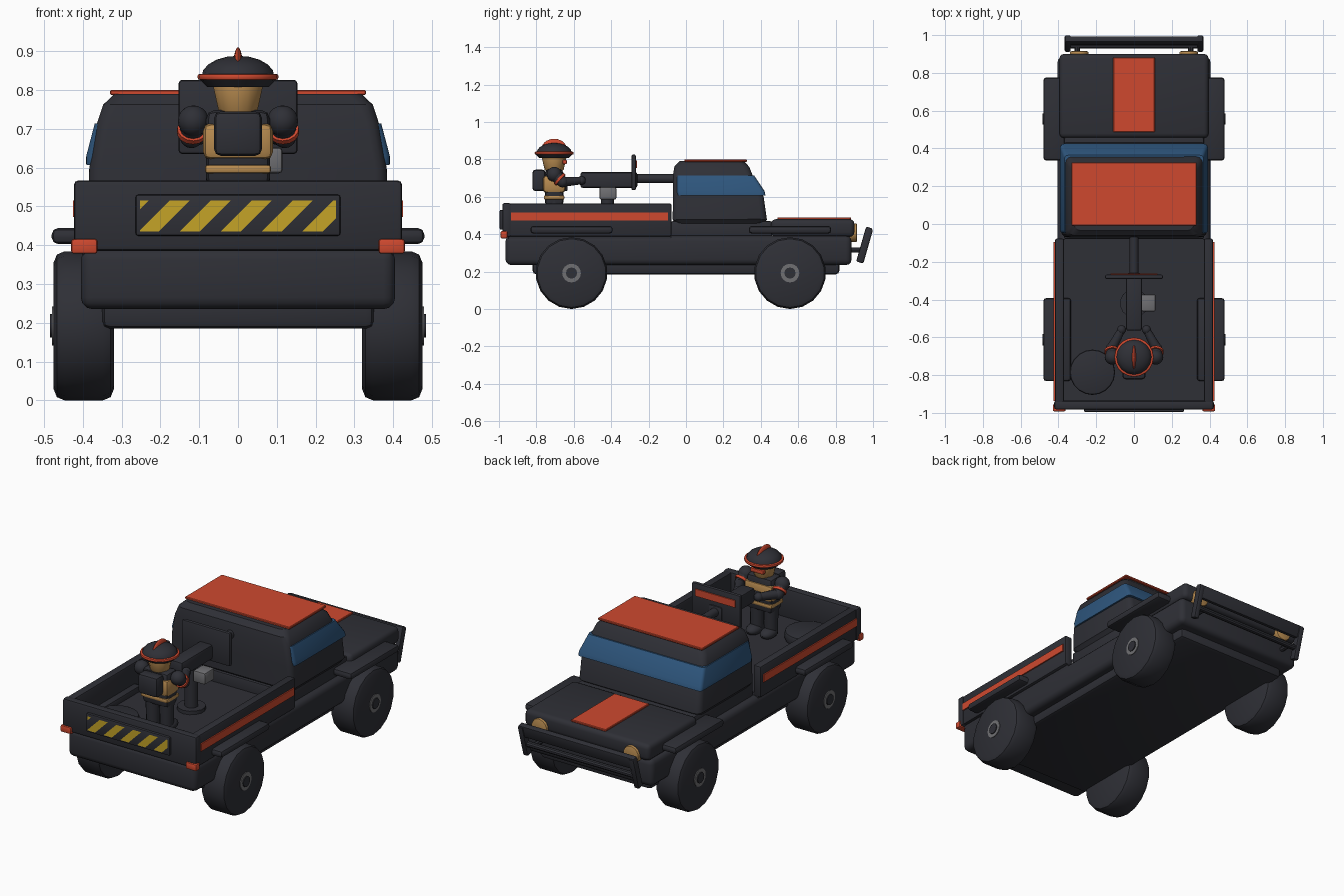
import bpy, bmesh, math
from mathutils import Vector, Matrix

if "Cube" in bpy.data.objects:
    bpy.data.objects.remove(bpy.data.objects["Cube"])


def material(name, r, g, b):
    m = bpy.data.materials.new(name)
    m.diffuse_color = (r, g, b, 1)
    m.use_nodes = True
    m.node_tree.nodes["Principled BSDF"].inputs["Base Color"].default_value = m.diffuse_color
    return m


DARK = material("charcoal", 0.028, 0.029, 0.037)
RED = material("orange red", 0.62, 0.066, 0.028)
BLUE = material("window blue", 0.028, 0.095, 0.21)
TAN = material("tan", 0.48, 0.26, 0.08)
YELLOW = material("hazard yellow", 0.56, 0.37, 0.02)
GREY = material("grey metal", 0.16, 0.16, 0.17)


def finish(name, bm, mat):
    me = bpy.data.meshes.new(name)
    bm.to_mesh(me)
    bm.free()
    me.materials.append(mat)
    me.shade_smooth()
    me.set_sharp_from_angle(angle=math.radians(32))
    ob = bpy.data.objects.new(name, me)
    bpy.context.collection.objects.link(ob)
    return ob


def box(name, mat, x, y, z, bevel=0.01, seg=2, tilt=0.0):
    """Rounded box from (min, max) pairs, optionally tilted about x."""
    bm = bmesh.new()
    bmesh.ops.create_cube(bm, size=1)
    bmesh.ops.scale(bm, verts=bm.verts, vec=(abs(x[1] - x[0]), y[1] - y[0], z[1] - z[0]))
    if bevel:
        bmesh.ops.bevel(bm, geom=bm.edges[:], offset=bevel, segments=seg, profile=0.5, affect='EDGES')
    mid = Vector((sum(x) / 2, sum(y) / 2, sum(z) / 2))
    bm.transform(Matrix.Translation(mid) @ Matrix.Rotation(tilt, 4, 'X'))
    return finish(name, bm, mat)


def rod(name, mat, p, q, r, r2=None, sides=14, bevel=0.0):
    """Cylinder or cone between two points, with optional rounded rims."""
    p, q = Vector(p), Vector(q)
    d = q - p
    bm = bmesh.new()
    bmesh.ops.create_cone(bm, cap_ends=True, segments=sides, radius1=r,
                          radius2=r if r2 is None else r2, depth=d.length)
    if bevel:
        rims = [e for e in bm.edges if any(len(f.verts) > 4 for f in e.link_faces)]
        bmesh.ops.bevel(bm, geom=rims, offset=bevel, segments=2, profile=0.5, affect='EDGES')
    bm.transform(Matrix.Translation((p + q) / 2) @ d.to_track_quat('Z', 'Y').to_matrix().to_4x4())
    return finish(name, bm, mat)


def ball(name, mat, c, r, dome=False):
    """Ellipsoid, or only its upper half."""
    bm = bmesh.new()
    bmesh.ops.create_uvsphere(bm, u_segments=16, v_segments=10, radius=1)
    if dome:
        bmesh.ops.bisect_plane(bm, geom=bm.verts[:] + bm.edges[:] + bm.faces[:],
                               plane_co=(0, 0, 0), plane_no=(0, 0, -1), clear_outer=True)
    bm.transform(Matrix.Translation(c) @ Matrix.Diagonal((*r, 1)))
    return finish(name, bm, mat)


def loft(name, mat, levels, corner):
    """Stacked rectangles (z, half width, y back, y front) with rounded upright corners."""
    bm = bmesh.new()
    rings = [[bm.verts.new(c) for c in ((-w, a, z), (w, a, z), (w, b, z), (-w, b, z))]
             for z, w, a, b in levels]
    for lo, hi in zip(rings, rings[1:]):
        for i in range(4):
            j = (i + 1) % 4
            bm.faces.new((lo[i], lo[j], hi[j], hi[i]))
    bm.faces.new(rings[0][::-1])
    bm.faces.new(rings[-1])
    uprights = [bm.edges.get((lo[i], hi[i])) for lo, hi in zip(rings, rings[1:]) for i in range(4)]
    bmesh.ops.bevel(bm, geom=uprights, offset=corner, segments=3, profile=0.5, affect='EDGES')
    return finish(name, bm, mat)


# Chassis and lower body
box("chassis", DARK, (-0.35, 0.35), (-0.82, 0.82), (0.185, 0.28), 0.02)
box("lower_body", DARK, (-0.405, 0.405), (-0.965, 0.885), (0.235, 0.392), 0.03, 3)
box("cab_base", DARK, (-0.37, 0.37), (-0.08, 0.46), (0.37, 0.47), 0.01)

# Cargo bed
box("bed_floor", DARK, (-0.40, 0.40), (-0.95, -0.08), (0.375, 0.405), 0)
box("tailgate", DARK, (-0.423, 0.423), (-0.982, -0.935), (0.385, 0.567), 0.012)
for s in (-1, 1):
    box("bed_side", DARK, (s * 0.37, s * 0.418), (-0.975, -0.077), (0.388, 0.565), 0.01)
    box("bed_side_stripe", RED, (s * 0.416, s * 0.425), (-0.936, -0.096), (0.472, 0.515), 0)
    box("tail_light", RED, (s * 0.362, s * 0.43), (-0.992, -0.955), (0.378, 0.416), 0.007)

# Hazard panel: slanted stripes trimmed to the panel width
box("hazard_panel", DARK, (-0.264, 0.264), (-0.996, -0.975), (0.424, 0.53), 0.007)
bm = bmesh.new()
for k in range(-1, 5):
    x0 = -0.256 + 0.1055 * k
    bm.faces.new([bm.verts.new((x, -0.9985, z)) for x, z in
                  ((x0, 0.435), (x0 + 0.052, 0.435), (x0 + 0.132, 0.515), (x0 + 0.08, 0.515))])
for s in (-1, 1):
    bmesh.ops.bisect_plane(bm, geom=bm.verts[:] + bm.edges[:] + bm.faces[:],
                           plane_co=(s * 0.252, 0, 0), plane_no=(s, 0, 0), clear_outer=True)
finish("hazard_stripes", bm, YELLOW)

# Cab with wraparound windows and roof panel
loft("cab", DARK, [(0.45, 0.365, -0.05, 0.405), (0.475, 0.385, -0.07, 0.432),
                   (0.60, 0.383, -0.07, 0.415), (0.715, 0.363, -0.07, 0.355),
                   (0.765, 0.345, -0.06, 0.335), (0.79, 0.318, -0.035, 0.31)], 0.03)
loft("windows", BLUE, [(0.607, 0.391, -0.045, 0.425), (0.63, 0.391, -0.05, 0.42),
                       (0.714, 0.369, -0.05, 0.364)], 0.018)
box("roof_panel", RED, (-0.33, 0.33), (-0.008, 0.325), (0.787, 0.8), 0.003, 1)

# Hood, grille lights
box("hood", DARK, (-0.395, 0.395), (0.455, 0.90), (0.385, 0.48), 0.025, 3)
box("hood_stripe", RED, (-0.11, 0.11), (0.488, 0.882), (0.478, 0.49), 0.003, 1)
for s in (-1, 1):
    rod("headlight", TAN, (s * 0.29, 0.87, 0.408), (s * 0.29, 0.915, 0.408), 0.05, bevel=0.008)

# Brush guard
TILT = math.radians(-16)
box("guard_plate", DARK, (-0.365, 0.365), (0.954, 0.986), (0.365, 0.437), 0.006, 2, TILT)
rod("guard_tube", DARK, (-0.35, 0.945, 0.315), (0.35, 0.945, 0.315), 0.016, sides=10)
for s in (-1, 1):
    box("guard_post", DARK, (s * 0.335, s * 0.367), (0.935, 0.975), (0.245, 0.435), 0.008, 2, TILT)
    rod("guard_bracket", DARK, (s * 0.30, 0.87, 0.315), (s * 0.30, 0.945, 0.315), 0.014, sides=8)

# Wheels and fenders
for s in (-1, 1):
    for y in (-0.612, 0.556):
        z = 0.192
        rod("tyre", DARK, (s * 0.32, y, z), (s * 0.475, y, z), 0.192, sides=18, bevel=0.028)
        rod("hub_ring", GREY, (s * 0.46, y, z), (s * 0.479, y, z), 0.05, sides=16)
        rod("hub_cap", DARK, (s * 0.46, y, z), (s * 0.484, y, z), 0.03, sides=12)
        box("fender", DARK, (s * 0.333, s * 0.48), (y - 0.22, y + 0.22), (0.403, 0.444), 0.016)

# Spare wheel lying in the bed
rod("spare_wheel", DARK, (-0.22, -0.785, 0.40), (-0.22, -0.785, 0.455), 0.12, sides=20, bevel=0.012)

# Mounted gun with shield
rod("gun_pedestal_foot", DARK, (0, -0.42, 0.40), (0, -0.42, 0.425), 0.075)
rod("gun_pedestal", DARK, (0, -0.42, 0.41), (0, -0.42, 0.67), 0.035)
box("gun_body", DARK, (-0.042, 0.042), (-0.565, -0.26), (0.648, 0.732), 0.012)
rod("gun_barrel", DARK, (0, -0.28, 0.697), (0, -0.06, 0.697), 0.024)
box("ammo_box", GREY, (0.038, 0.115), (-0.463, -0.372), (0.585, 0.652), 0.01)
box("gun_shield", DARK, (-0.153, 0.153), (-0.292, -0.268), (0.635, 0.826), 0.009)
box("shield_stripe", RED, (-0.125, 0.125), (-0.27, -0.262), (0.755, 0.795), 0)

# Gunner body
Y = -0.705
box("gunner_torso", DARK, (-0.082, 0.082), (Y - 0.05, Y + 0.05), (0.55, 0.748), 0.022)
box("gunner_vest", TAN, (-0.09, 0.09), (Y - 0.06, Y + 0.06), (0.62, 0.715), 0.02)
box("gunner_belt", TAN, (-0.085, 0.085), (Y - 0.055, Y + 0.055), (0.585, 0.607), 0.007)
box("gunner_chest_pouch", DARK, (-0.05, 0.05), (Y + 0.05, Y + 0.072), (0.63, 0.67), 0.008)
box("gunner_backpack", DARK, (-0.062, 0.062), (-0.822, Y - 0.045), (0.63, 0.745), 0.018)
for s in (-1, 1):
    rod("gunner_leg", DARK, (s * 0.043, Y, 0.42), (s * 0.043, Y, 0.58), 0.036, 0.04, 12)
    ball("gunner_boot", DARK, (s * 0.045, Y + 0.02, 0.43), (0.04, 0.06, 0.03))
    # Arms reaching to the gun
    shoulder, elbow, hand = (s * 0.115, Y, 0.72), (s * 0.12, Y + 0.045, 0.68), (s * 0.066, -0.56, 0.687)
    ball("gunner_shoulder", DARK, shoulder, (0.04, 0.04, 0.04))
    rod("gunner_upper_arm", DARK, shoulder, elbow, 0.034, 0.03, 12)
    mid = Vector(shoulder).lerp(Vector(elbow), 0.55)
    rod("gunner_arm_band", RED, mid, Vector(shoulder).lerp(Vector(elbow), 0.78), 0.039, sides=14)
    ball("gunner_elbow", DARK, elbow, (0.03, 0.03, 0.03))
    rod("gunner_forearm", DARK, elbow, hand, 0.027, 0.02, 12)
    ball("gunner_hand", DARK, hand, (0.024, 0.024, 0.024))

# Gunner head and helmet
rod("gunner_head", TAN, (0, Y, 0.74), (0, Y, 0.82), 0.05, 0.068, 14, 0.006)
box("gunner_goggles", RED, (-0.042, 0.042), (Y + 0.045, Y + 0.068), (0.775, 0.797), 0.005)
rod("helmet_under", DARK, (0, Y, 0.808), (0, Y, 0.828), 0.08, 0.1, 16)
rod("helmet_rim", RED, (0, Y, 0.826), (0, Y, 0.841), 0.104, sides=20, bevel=0.005)
ball("helmet_dome", DARK, (0, Y, 0.835), (0.094, 0.094, 0.053), True)
ball("helmet_crest", RED, (0, Y, 0.86), (0.012, 0.066, 0.05))
